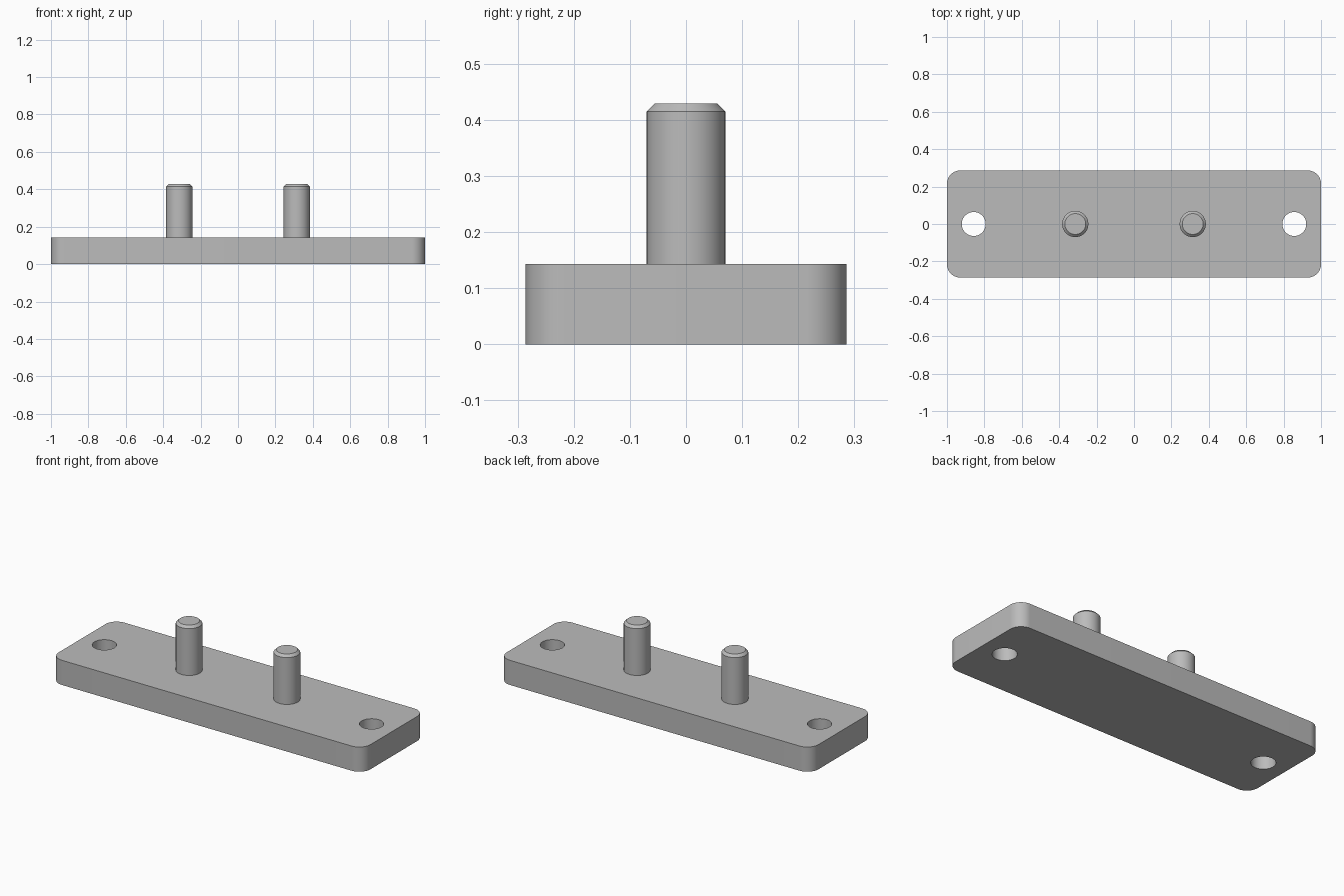
import bpy, bmesh, math

LENGTH, WIDTH, THICK = 2.0, 0.572, 0.143
CORNER = 0.071
HOLE_X, HOLE_R = 0.857, 0.064
PIN_X, PIN_R, PIN_TOP, CHAMFER = 0.314, 0.07, 0.429, 0.0143

cube = bpy.data.objects.get("Cube")
if cube:
    bpy.data.objects.remove(cube, do_unlink=True)

grey = bpy.data.materials.new("plain grey")
grey.use_nodes = True
colour = (0.5, 0.5, 0.5, 1)
grey.diffuse_color = colour
grey.node_tree.nodes["Principled BSDF"].inputs["Base Color"].default_value = colour


def make_object(name, bm):
    bmesh.ops.recalc_face_normals(bm, faces=bm.faces)
    mesh = bpy.data.meshes.new(name)
    bm.to_mesh(mesh)
    bm.free()
    mesh.materials.append(grey)
    obj = bpy.data.objects.new(name, mesh)
    bpy.context.collection.objects.link(obj)
    return obj


def smooth(obj):
    bpy.ops.object.select_all(action='DESELECT')
    obj.select_set(True)
    bpy.context.view_layer.objects.active = obj
    bpy.ops.object.shade_smooth_by_angle(angle=math.radians(30))


def cylinder(name, x, radius, bottom, top, chamfer=0):
    bm = bmesh.new()
    bmesh.ops.create_cone(bm, cap_ends=True, segments=64, radius1=radius,
                          radius2=radius, depth=top - bottom)
    bmesh.ops.translate(bm, verts=bm.verts, vec=(x, 0, (top + bottom) / 2))
    if chamfer:
        rim = [e for e in bm.edges if all(v.co.z > top - 0.001 for v in e.verts)]
        bmesh.ops.bevel(bm, geom=rim, offset=chamfer, segments=1, affect='EDGES')
    return make_object(name, bm)


# Base plate with rounded vertical corners
bm = bmesh.new()
bmesh.ops.create_cube(bm, size=1)
bmesh.ops.scale(bm, verts=bm.verts, vec=(LENGTH, WIDTH, THICK))
bmesh.ops.translate(bm, verts=bm.verts, vec=(0, 0, THICK / 2))
uprights = [e for e in bm.edges if abs(e.verts[0].co.z - e.verts[1].co.z) > 0.1]
bmesh.ops.bevel(bm, geom=uprights, offset=CORNER, segments=16, profile=0.5,
                affect='EDGES')
plate = make_object("base_plate", bm)

# Through holes near both ends
for x in (-HOLE_X, HOLE_X):
    cutter = cylinder("hole_cutter", x, HOLE_R, -0.1, THICK + 0.1)
    cutter.hide_render = True
    cut = plate.modifiers.new("mounting_hole", 'BOOLEAN')
    cut.operation, cut.solver, cut.object = 'DIFFERENCE', 'EXACT', cutter
    bpy.context.view_layer.objects.active = plate
    bpy.ops.object.modifier_apply(modifier=cut.name)
    bpy.data.objects.remove(cutter, do_unlink=True)
smooth(plate)

# Chamfered upright pins
for name, x in (("right_pin", -PIN_X), ("left_pin", PIN_X)):
    smooth(cylinder(name, x, PIN_R, THICK - 0.01, PIN_TOP, CHAMFER))
